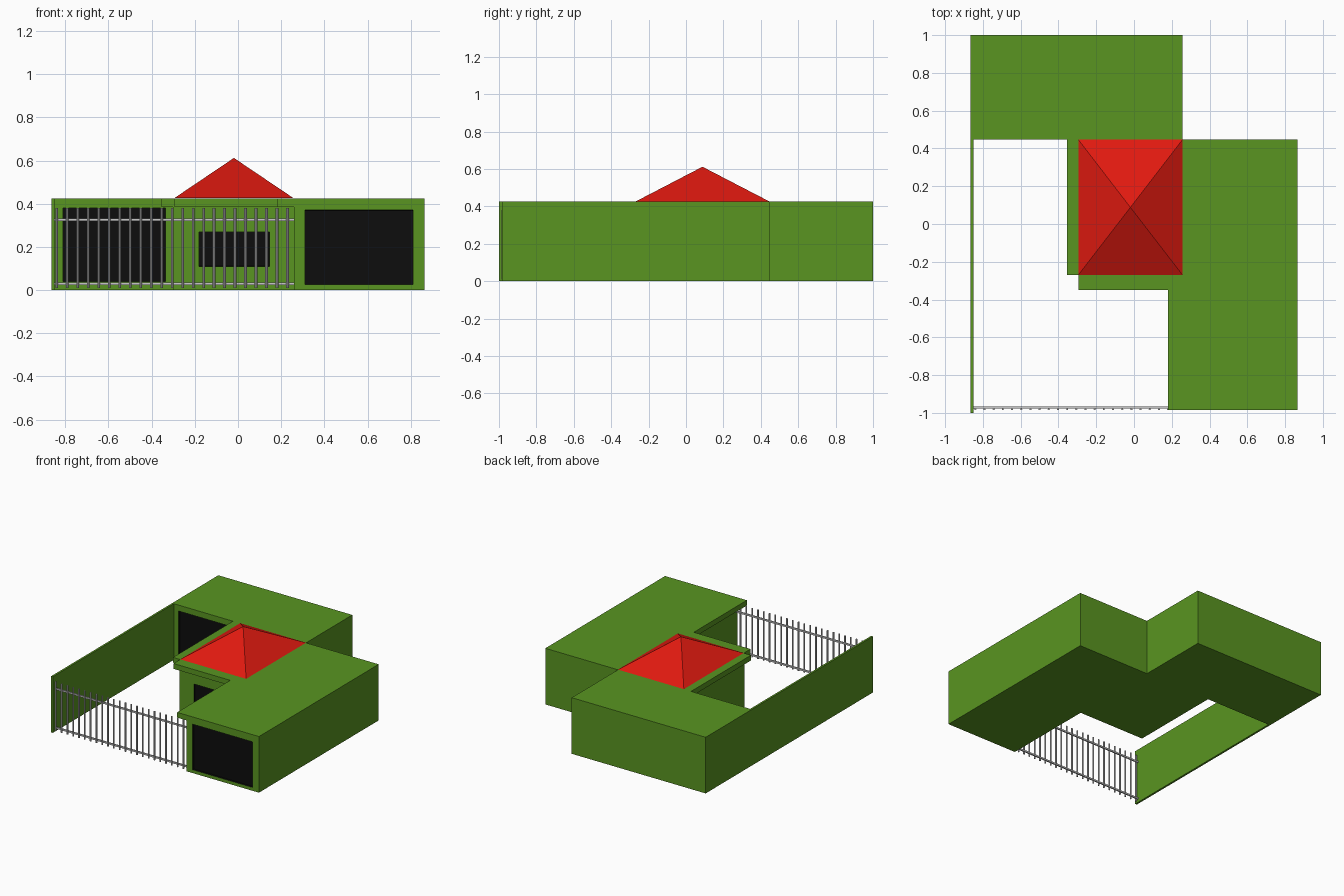
import bpy, bmesh
from mathutils import Vector

if "Cube" in bpy.data.objects:
    bpy.data.objects.remove(bpy.data.objects["Cube"])


def material(name, color):
    m = bpy.data.materials.new(name)
    m.diffuse_color = (*color, 1)
    m.use_nodes = True
    m.node_tree.nodes["Principled BSDF"].inputs["Base Color"].default_value = m.diffuse_color
    return m


green = material("green_wall", (0.10, 0.30, 0.015))
red = material("red_roof", (0.75, 0.01, 0.005))
black = material("black_opening", (0.004, 0.004, 0.004))


def finish(bm, name, mats=()):
    bmesh.ops.recalc_face_normals(bm, faces=bm.faces)
    mesh = bpy.data.meshes.new(name)
    bm.to_mesh(mesh)
    bm.free()
    for m in mats:
        mesh.materials.append(m)
    ob = bpy.data.objects.new(name, mesh)
    bpy.context.collection.objects.link(ob)
    return ob


def prism(points, z0, z1):
    bm = bmesh.new()
    base = bm.faces.new([bm.verts.new((x, y, z0)) for x, y in points])
    top = bmesh.ops.extrude_face_region(bm, geom=[base])["geom"]
    for v in top:
        if isinstance(v, bmesh.types.BMVert):
            v.co.z = z1
    bmesh.ops.recalc_face_normals(bm, faces=bm.faces)
    return bm


def block(name, x0, x1, y0, y1, z0, z1, mats=()):
    return finish(prism([(x0, y0), (x1, y0), (x1, y1), (x0, y1)], z0, z1), name, mats)


def opening(bm, wall_y, x0, x1, z0, z1, depth=0.015):
    """Recess a black rectangle into the front-facing wall at wall_y."""
    bm.normal_update()
    cx = (x0 + x1) / 2
    face = next(f for f in bm.faces if f.normal.y < -0.9
                and abs(f.calc_center_median().y - wall_y) < 1e-4
                and min(v.co.x for v in f.verts) < cx < max(v.co.x for v in f.verts))
    c = face.calc_center_median()
    bmesh.ops.inset_region(bm, faces=[face], thickness=0.01)
    for v in face.verts:
        v.co.x = x0 if v.co.x < c.x else x1
        v.co.z = z0 if v.co.z < c.z else z1
    bmesh.ops.inset_region(bm, faces=[face], thickness=0.0005)
    bmesh.ops.translate(bm, verts=face.verts, vec=(0, depth, 0))
    face.material_index = 1
    for e in face.edges:
        for f in e.link_faces:
            f.material_index = 1


H = 0.425

# Main building: back wing, middle and right wing in one stepped footprint
bm = prism([(-0.865, 0.447), (-0.30, 0.447), (-0.30, -0.27), (0.26, -0.27),
            (0.26, -0.985), (0.865, -0.985), (0.865, 0.447), (0.257, 0.447),
            (0.257, 1.0), (-0.865, 1.0)], 0, H)
opening(bm, 0.447, -0.81, -0.335, 0.04, 0.38)
opening(bm, -0.27, -0.18, 0.145, 0.11, 0.27)
opening(bm, -0.985, 0.31, 0.81, 0.025, 0.37)
finish(bm, "building", [green, black])

# Boundary wall on the left
block("boundary_wall", -0.865, -0.85, -1.0, 0.447, 0, H, [green])

# Thin eaves facing the courtyard
block("left_eave", -0.355, -0.30, -0.27, 0.447, 0.385, H, [green])
finish(prism([(-0.295, -0.27), (-0.295, -0.35), (0.18, -0.35), (0.18, -0.985),
              (0.26, -0.985), (0.26, -0.27)], 0.385, H), "front_eave", [green])

# Pyramid roof over the middle
bm = bmesh.new()
base = [bm.verts.new((x, y, H + 0.001)) for x, y in
        ((-0.295, -0.27), (0.257, -0.27), (0.257, 0.447), (-0.295, 0.447))]
apex = bm.verts.new((-0.019, 0.088, 0.612))
bm.faces.new(base)
for i in range(4):
    bm.faces.new((base[i], base[(i + 1) % 4], apex))
finish(bm, "pyramid_roof", [red])

# Fence: two rails and a row of round bars
for name, z in (("lower_rail", 0.03), ("upper_rail", 0.325)):
    block(name, -0.85, 0.26, -0.976, -0.966, z - 0.006, z + 0.006)
for i in range(23):
    bpy.ops.mesh.primitive_cylinder_add(vertices=8, radius=0.006, depth=0.37,
                                        location=(-0.84 + 0.0486 * i, -0.98, 0.195))
    bpy.context.object.name = f"fence_bar_{i + 1}"
